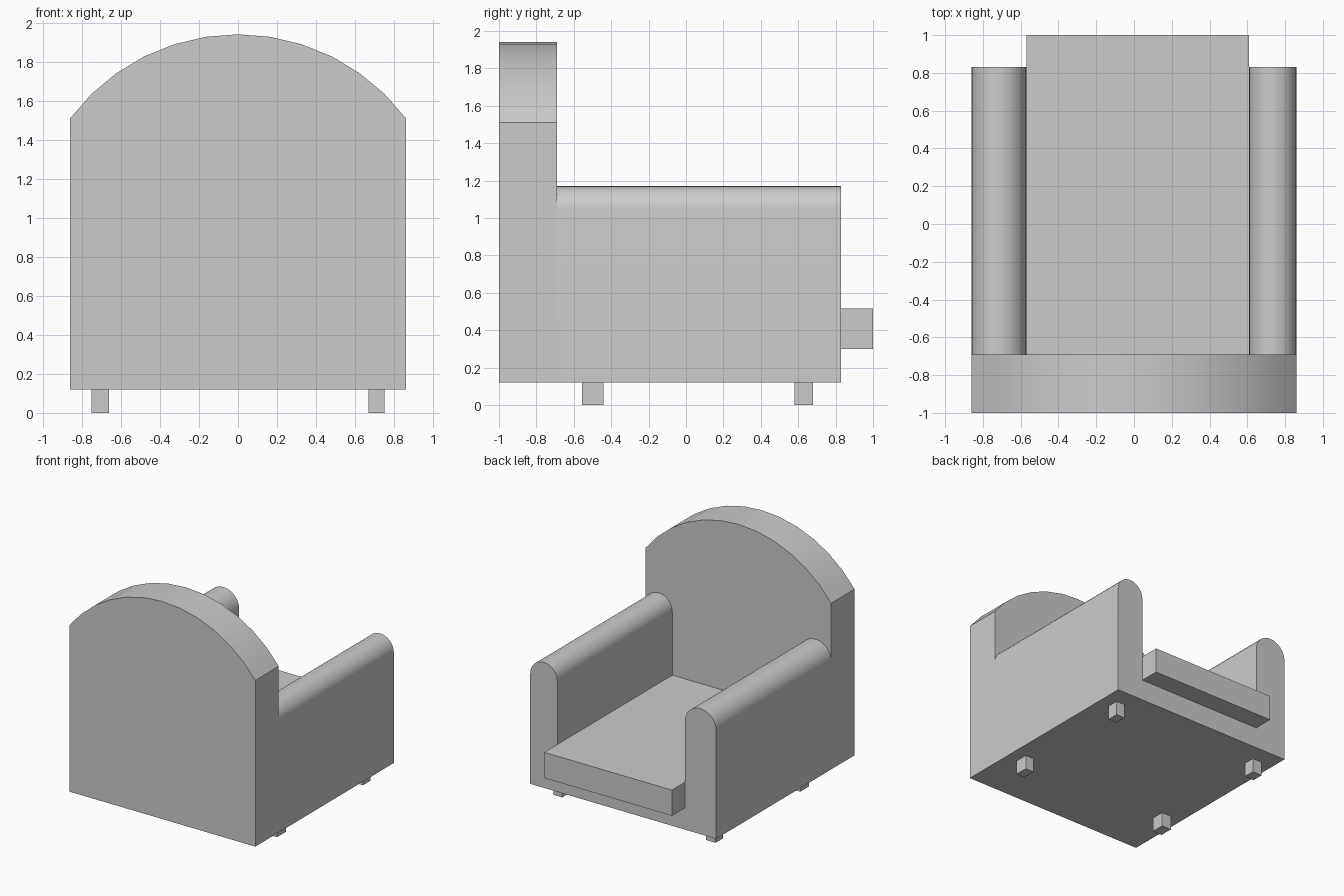
import bpy, bmesh
from math import sin, cos, pi, atan2, radians

if "Cube" in bpy.data.objects:
    bpy.data.objects.remove(bpy.data.objects["Cube"], do_unlink=True)

GREY = (0.6, 0.6, 0.6, 1)
mat = bpy.data.materials.new("plain grey")
mat.use_nodes = True
mat.diffuse_color = GREY
mat.node_tree.nodes["Principled BSDF"].inputs["Base Color"].default_value = GREY


def extrude_profile(name, points, y0, y1):
    """Extrude an (x, z) outline along y."""
    bm = bmesh.new()
    face = bm.faces.new([bm.verts.new((x, y0, z)) for x, z in points])
    result = bmesh.ops.extrude_face_region(bm, geom=[face])
    verts = [g for g in result["geom"] if isinstance(g, bmesh.types.BMVert)]
    bmesh.ops.translate(bm, vec=(0, y1 - y0, 0), verts=verts)
    bmesh.ops.recalc_face_normals(bm, faces=bm.faces)
    mesh = bpy.data.meshes.new(name)
    bm.to_mesh(mesh)
    bm.free()
    mesh.materials.append(mat)
    obj = bpy.data.objects.new(name, mesh)
    bpy.context.collection.objects.link(obj)
    bpy.ops.object.select_all(action="DESELECT")
    bpy.context.view_layer.objects.active = obj
    obj.select_set(True)
    bpy.ops.object.shade_smooth_by_angle(angle=radians(30))
    return obj


def box(name, x0, x1, y0, y1, z0, z1):
    return extrude_profile(name, [(x0, z0), (x1, z0), (x1, z1), (x0, z1)], y0, y1)


def arc(cx, cz, r, start, end, steps):
    angles = [start + (end - start) * i / steps for i in range(steps + 1)]
    return [(cx + r * cos(a), cz + r * sin(a)) for a in angles]


SIDE, FLOOR, DECK, ARM_TOP = 0.86, 0.12, 0.30, 1.17
BACK_Y, FRONT_Y = -0.69, 0.83
IN_R, IN_L = -0.57, 0.61


def arm_round(x0, x1):
    r = (x1 - x0) / 2
    return arc((x0 + x1) / 2, ARM_TOP - r, r, 0, pi, 16)


# Base and both round-topped arms as one U-shaped section
outline = [(-SIDE, FLOOR), (SIDE, FLOOR)] + arm_round(IN_L, SIDE)
outline += [(IN_L, DECK), (IN_R, DECK)] + arm_round(-SIDE, IN_R)
extrude_profile("base_and_arms", outline, BACK_Y, FRONT_Y)

# Backrest with an arched top
rise, shoulder = 0.43, 1.51
radius = (SIDE ** 2 + rise ** 2) / (2 * rise)
centre = shoulder + rise - radius
a = atan2(shoulder - centre, SIDE)
arch = arc(0, centre, radius, a, pi - a, 12)
extrude_profile("backrest", [(-SIDE, FLOOR), (SIDE, FLOOR)] + arch, -1, BACK_Y)

# Seat cushion, overhanging the base
box("seat_cushion", IN_R, IN_L, BACK_Y, 1, DECK, 0.515)

# Four feet
for side, x0, x1 in (("right", -0.75, -0.66), ("left", 0.67, 0.75)):
    for end, y0, y1 in (("rear", -0.555, -0.44), ("front", 0.58, 0.68)):
        box(f"{end}_{side}_foot", x0, x1, y0, y1, 0, FLOOR)
